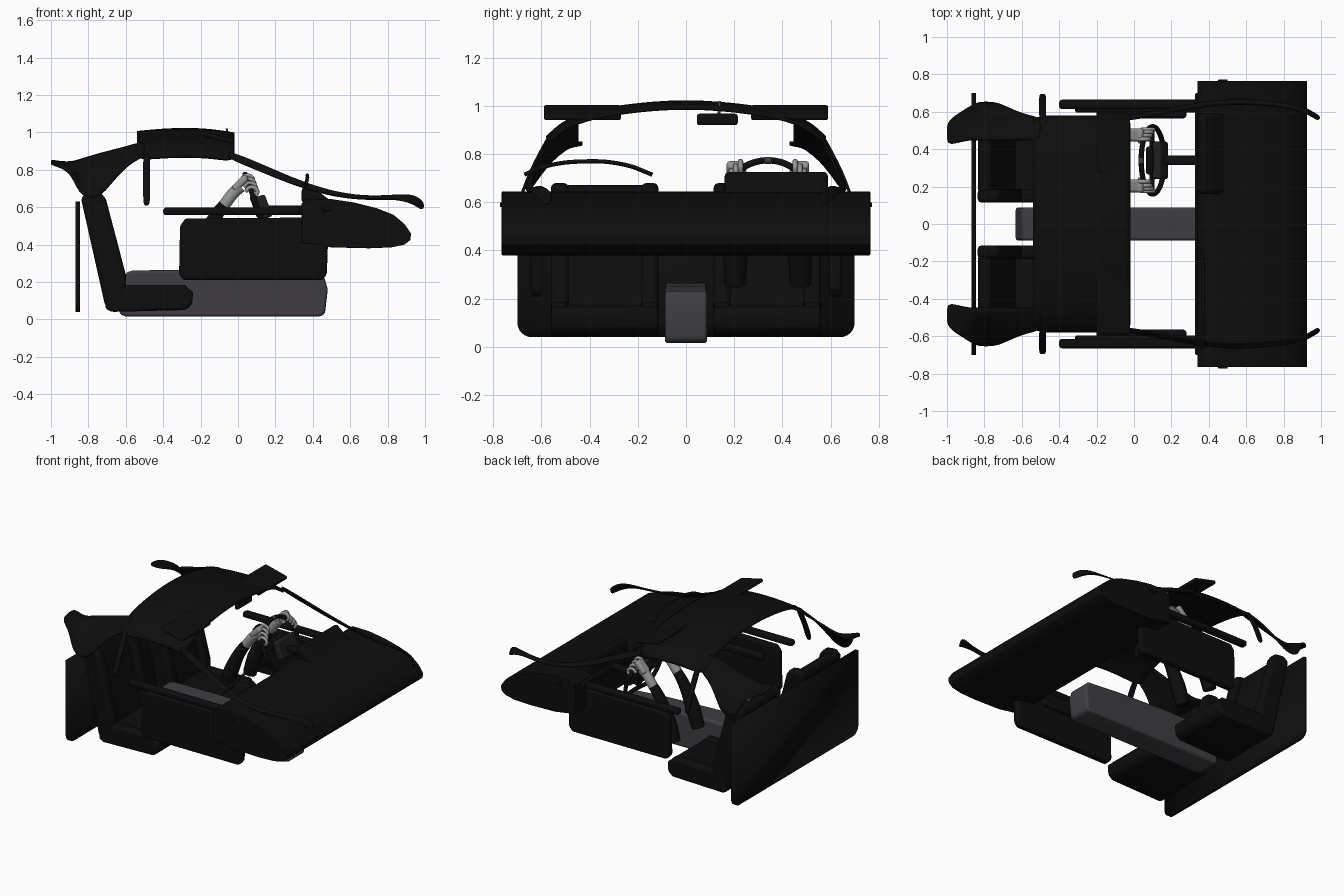
import bpy, bmesh, math
from mathutils import Vector, Matrix

cube = bpy.data.objects.get("Cube")
if cube:
    bpy.data.objects.remove(cube, do_unlink=True)


def material(name, r, g, b):
    m = bpy.data.materials.new(name)
    m.use_nodes = True
    m.diffuse_color = (r, g, b, 1)
    m.node_tree.nodes["Principled BSDF"].inputs["Base Color"].default_value = (r, g, b, 1)
    return m


BLACK = material("trim black", .004, .004, .004)
GREY = material("console grey", .05, .048, .055)
DARK = material("housing grey", .014, .014, .015)
GLOVE = material("glove grey", .3, .3, .3)


def finish(name, bm, mat, bevel=0, thick=0, subsurf=0):
    bmesh.ops.recalc_face_normals(bm, faces=bm.faces)
    mesh = bpy.data.meshes.new(name)
    bm.to_mesh(mesh)
    bm.free()
    ob = bpy.data.objects.new(name, mesh)
    bpy.context.collection.objects.link(ob)
    mesh.materials.append(mat)
    if subsurf:
        ob.modifiers.new("smooth", "SUBSURF").levels = subsurf
    if thick:
        s = ob.modifiers.new("thickness", "SOLIDIFY")
        s.thickness, s.offset = thick, 0
    if bevel:
        b = ob.modifiers.new("bevel", "BEVEL")
        b.width, b.segments = bevel, 3
    bpy.ops.object.select_all(action="DESELECT")
    ob.select_set(True)
    bpy.context.view_layer.objects.active = ob
    bpy.ops.object.shade_smooth_by_angle(angle=math.radians(40))
    return ob


def box(name, lo, hi, mat=BLACK, bevel=.01, tilt=0):
    """Box between two corners, turned about y through its centre."""
    lo, hi = Vector(lo), Vector(hi)
    bm = bmesh.new()
    bmesh.ops.create_cube(bm, size=1, matrix=Matrix.Translation((lo + hi) / 2)
                          @ Matrix.Rotation(tilt, 4, "Y") @ Matrix.Diagonal((*(hi - lo), 1)))
    return finish(name, bm, mat, bevel)


def extrude(name, profile, y0, y1, mat=BLACK, bevel=.01):
    """Side profile in x and z, pulled along y."""
    bm = bmesh.new()
    face = bm.faces.new([bm.verts.new((x, y0, z)) for x, z in profile])
    out = bmesh.ops.extrude_face_region(bm, geom=[face])["geom"]
    bmesh.ops.translate(bm, vec=(0, y1 - y0, 0),
                        verts=[v for v in out if isinstance(v, bmesh.types.BMVert)])
    return finish(name, bm, mat, bevel)


def sheet(name, rows, thick=.015, mat=BLACK):
    """Thin curved panel through rows of points."""
    bm = bmesh.new()
    grid = [[bm.verts.new(p) for p in row] for row in rows]
    for a, b in zip(grid, grid[1:]):
        for i in range(len(a) - 1):
            bm.faces.new((a[i], a[i + 1], b[i + 1], b[i]))
    return finish(name, bm, mat, thick=thick, subsurf=2)


def tube(name, points, radius, mat=BLACK, taper=None, closed=False):
    cu = bpy.data.curves.new(name, "CURVE")
    cu.dimensions = "3D"
    cu.bevel_depth, cu.bevel_resolution, cu.use_fill_caps = radius, 3, True
    sp = cu.splines.new("BEZIER")
    sp.bezier_points.add(len(points) - 1)
    for i, (bp, p) in enumerate(zip(sp.bezier_points, points)):
        bp.co = p
        bp.handle_left_type = bp.handle_right_type = "AUTO"
        bp.radius = taper[i] if taper else 1
    sp.use_cyclic_u = closed
    sp.resolution_u = 8
    cu.materials.append(mat)
    ob = bpy.data.objects.new(name, cu)
    bpy.context.collection.objects.link(ob)
    return ob


# Dashboard
dash = [(.34, .62), (.37, .645), (.5, .643), (.62, .625), (.74, .595), (.83, .56), (.89, .51),
        (.925, .46), (.922, .425), (.89, .4), (.82, .385), (.7, .38), (.5, .385), (.34, .41)]
extrude("dashboard", dash, -.765, .765, bevel=.004)
box("dash_vent_strip", (.325, -.7, .56), (.35, .7, .61))
box("dash_end_trim", (.45, -.773, .58), (.5, .773, .6), bevel=.004)
extrude("instrument_hood", [(.34, .62), (.34, .7), (.37, .735), (.41, .7), (.5, .63)],
        .16, .59, bevel=.02)
tube("passenger_dash_arc", [(.36, -.67, .715), (.37, -.6, .745), (.37, -.42, .77),
                            (.37, -.25, .755), (.36, -.14, .715)], .009)

# Centre console
extrude("centre_console", [(-.635, .03), (-.6, .25), (-.56, .262), (-.2, .265), (.2, .25),
                           (.46, .23), (.48, .16), (.465, .03), (.44, .015), (-.6, .015)],
        -.088, .088, GREY, .02)

# Rear bulkhead with rounded lower corners
bm = bmesh.new()
outline = [(.7, .63)]
for k in range(7):
    a = -k * math.pi / 12
    outline.append((.64 + .06 * math.cos(a), .1 + .06 * math.sin(a)))
outline += [(-y, z) for y, z in reversed(outline)]
bm.faces.new([bm.verts.new((-.857, y, z)) for y, z in outline])
finish("rear_bulkhead", bm, BLACK, thick=.024)

# Roof shell
arc = [(-.575, .865), (-.52, .92), (-.43, .962), (-.27, .995), (0, 1.02),
       (.27, .995), (.43, .962), (.52, .92), (.575, .865)]
sheet("roof", [[(x, y, z + dz) for y, z in arc]
               for x, dz in ((-.54, -.012), (-.4, .002), (-.27, .006), (-.14, 0), (-.02, -.02))])

# Interior mirror
box("rear_view_mirror", (-.06, .045, .92), (-.035, .215, .968), bevel=.012)
tube("mirror_stem", [(-.06, .14, 1.02), (-.05, .135, .95)], .006, GREY)

wheel = Vector((.1, .34, .605))
lean = math.radians(-20)


def on_wheel(angle, r, push=0):
    """Point on the tilted wheel plane; angle zero is the left side."""
    p = Vector((push, r * math.cos(angle), r * math.sin(angle)))
    return wheel + Matrix.Rotation(lean, 3, "Y") @ p


for side, s in (("left", 1), ("right", -1)):
    # Seats: cushion, back panel and raised bolsters
    def span(a, b):
        return (a, b) if s > 0 else (-b, -a)

    y0, y1 = span(.115, .56)
    extrude(side + "_seat_cushion", [(-.71, .06), (-.68, .04), (-.28, .05), (-.245, .08), (-.24, .15),
                                     (-.28, .172), (-.62, .165), (-.7, .15)], y0, y1, bevel=.015)
    y0, y1 = span(.17, .5)
    extrude(side + "_seat_back", [(-.7, .08), (-.62, .1), (-.655, .26), (-.745, .62), (-.77, .672),
                                  (-.82, .672), (-.836, .63)], y0, y1, bevel=.015)
    for part, a, b in (("inner", .115, .185), ("outer", .488, .56)):
        y0, y1 = span(a, b)
        extrude(f"{side}_{part}_back_bolster",
                [(-.71, .07), (-.6, .09), (-.6, .24), (-.705, .64), (-.73, .675), (-.8, .682), (-.84, .65)],
                y0, y1, bevel=.02)
        box(f"{side}_{part}_cushion_bolster", (-.68, y0, .06), (-.27, y1, .185), bevel=.02)

    # Doors with sill and armrest
    y0, y1 = span(.595, .645)
    extrude(side + "_door_panel", [(-.315, .24), (-.29, .21), (.45, .21), (.475, .24), (.485, .52),
                                   (.46, .545), (-.28, .54), (-.31, .5)], y0, y1, bevel=.012)
    y0, y1 = span(.615, .665)
    box(side + "_door_sill", (-.4, y0, .557), (.35, y1, .598), bevel=.015)
    y0, y1 = span(.565, .61)
    box(side + "_armrest", (-.2, y0, .42), (.28, y1, .47), bevel=.015)

    # Sun visors
    y0, y1 = span(.27, .59)
    box(side + "_sun_visor", (-.2, y0, .96), (-.02, y1, .985), bevel=.01, tilt=math.radians(14))

    # Pillars
    sheet(side + "_door_pillar", [[(x, s * y, z) for x in (-.507, -.49, -.47)] for y, z in
                                  ((.565, .88), (.61, .8), (.655, .71), (.69, .61))], .012)
    sheet(side + "_rear_pillar",
          [[(x, s * yi, zi), (x, s * (yi * .45 + yo * .55), zi * .6 + zo * .4), (x, s * yo, zo)]
           for x, yi, zi, yo, zo in (
               (-1, .42, .85, .55, .83), (-.94, .435, .838, .59, .815), (-.88, .45, .84, .63, .77),
               (-.84, .45, .855, .65, .65), (-.74, .45, .885, .65, .65), (-.68, .45, .9, .625, .73),
               (-.58, .45, .925, .58, .84), (-.5, .45, .95, .57, .87))], .012)
    sheet(side + "_windscreen_pillar",
          [[(x, s * (y - .012), z + h), (x, s * y, z), (x, s * (y + .01), z - h)] for x, y, z, h in (
              (-.05, .565, .88, .02), (.1, .59, .82, .02), (.25, .62, .755, .018), (.4, .645, .7, .014),
              (.55, .655, .662, .01), (.7, .648, .648, .008), (.82, .632, .654, .008),
              (.9, .615, .65, .018), (.95, .59, .635, .025), (.99, .565, .605, .022))], .01)

    # Arms reaching to the wheel
    y = .34 + s * .135
    tube(side + "_sleeve", [(-.24, y, .26), (-.2, y, .38), (-.12, y, .55), (-.03, y, .665)],
         .05, taper=[.9, 1, .75, .55])
    tube(side + "_glove_cuff", [(-.075, y, .61), (-.02, y, .68), (.015, y, .71)], .033, GLOVE)
    grip = on_wheel(math.radians(90 - s * 52), .175)
    palm = (grip + Vector((.0, y, .71))) / 2 + Vector((-.02, 0, .02))
    box(side + "_palm", palm - Vector((.05, .035, .02)), palm + Vector((.05, .035, .02)),
        GLOVE, .015, math.radians(-45))
    for k in range(4):
        c = on_wheel(math.radians(90 - s * (66 - k * 9)), .18)
        tube(f"{side}_finger_{k + 1}", [c + Vector((-.035, 0, .01)), c + Vector((-.01, 0, .033)),
                                       c + Vector((.028, 0, .015)), c + Vector((.02, 0, -.015))],
             .011, GLOVE)
    tube(side + "_thumb", [palm, on_wheel(math.radians(90 - s * 35), .165, -.02)], .011, GLOVE)

# Steering wheel, flattened at the bottom
rim = []
for k in range(24):
    a = k * math.tau / 24
    p = on_wheel(a, .18)
    p.z = max(p.z, wheel.z - .13)
    rim.append(p)
tube("wheel_rim", rim, .014, closed=True)
tube("wheel_top_mark", [on_wheel(math.radians(a), .18) for a in (86, 90, 94)], .0155, GREY)
for a in (5, 175, 270):
    tube("wheel_spoke", [on_wheel(math.radians(a), r) for r in (.05, .13 if a == 270 else .175)], .014)
box("wheel_hub", wheel - Vector((.02, .075, .065)), wheel + Vector((.02, .075, .065)),
    BLACK, .015, lean)
box("column_housing", (.115, .24, .54), (.165, .44, .665), DARK, .012, lean)
box("steering_column", (.15, .315, .575), (.36, .365, .61))
